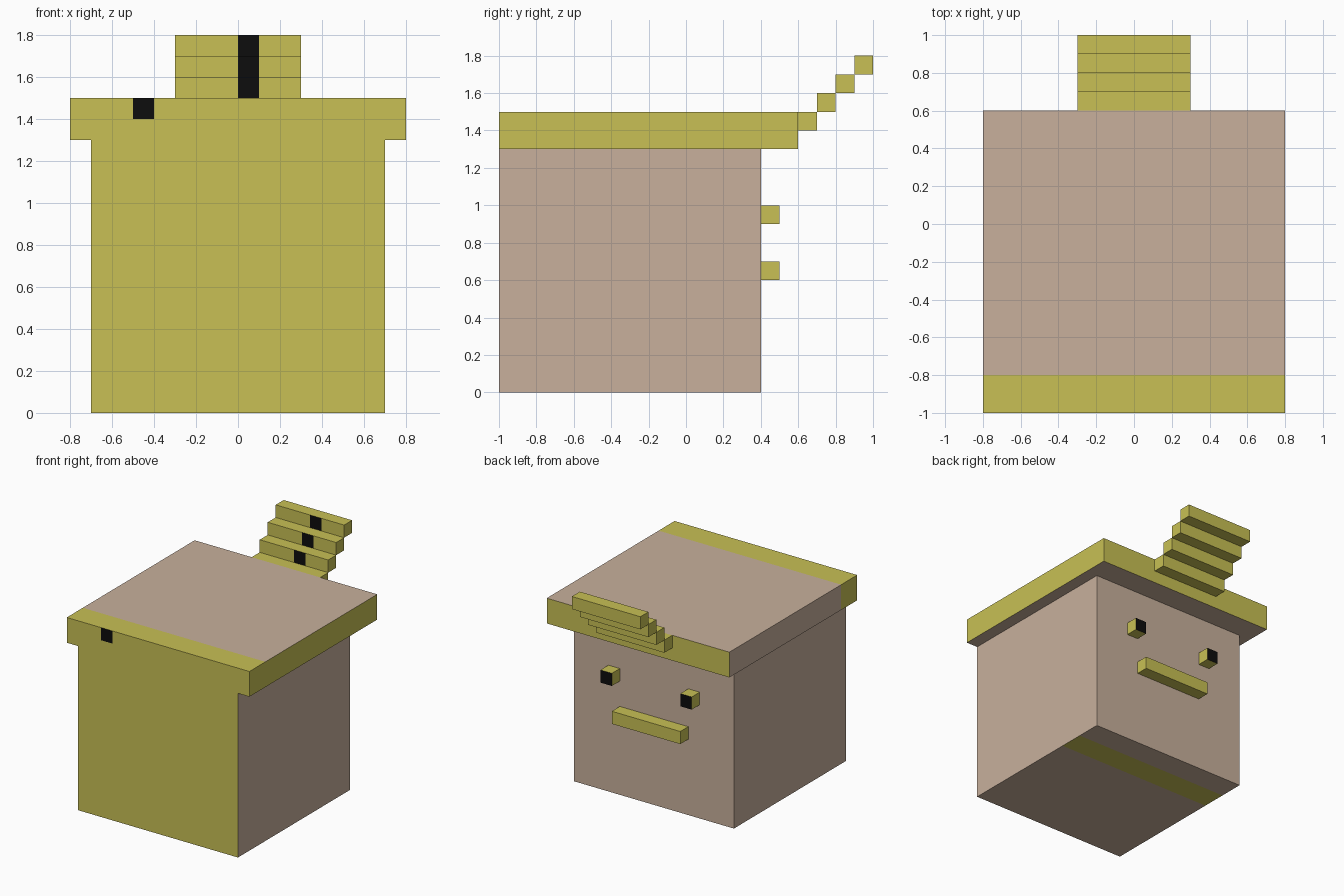
import bpy
import bmesh
from mathutils import Vector

cube = bpy.data.objects.get("Cube")
if cube:
    bpy.data.objects.remove(cube, do_unlink=True)


def material(name, color):
    mat = bpy.data.materials.new(name)
    mat.use_nodes = True
    mat.diffuse_color = (*color, 1)
    mat.node_tree.nodes["Principled BSDF"].inputs["Base Color"].default_value = (*color, 1)
    return mat


MATERIALS = [
    material("straw yellow", (0.578, 0.527, 0.089)),
    material("skin", (0.578, 0.434, 0.332)),
    material("black", (0.004, 0.004, 0.004)),
]
YELLOW, SKIN, BLACK = range(3)


def box(name, low, high, cuts=(), paint=lambda centre, normal: YELLOW):
    """Box between two corners, cut by (axis, position) planes, painted per face."""
    low, high = Vector(low), Vector(high)
    bm = bmesh.new()
    bmesh.ops.create_cube(bm, size=1)
    for v in bm.verts:
        v.co = (low + high) / 2 + v.co * (high - low)
    for axis, position in cuts:
        direction = Vector((0, 0, 0))
        direction[axis] = 1
        bmesh.ops.bisect_plane(bm, geom=bm.verts[:] + bm.edges[:] + bm.faces[:],
                               plane_co=direction * position, plane_no=direction)
    bm.normal_update()
    for face in bm.faces:
        face.material_index = paint(face.calc_center_median(), face.normal)
    mesh = bpy.data.meshes.new(name)
    bm.to_mesh(mesh)
    bm.free()
    for mat in MATERIALS:
        mesh.materials.append(mat)
    obj = bpy.data.objects.new(name, mesh)
    bpy.context.collection.objects.link(obj)
    return obj


# Head: yellow front, skin elsewhere, yellow stripe underneath
def paint_head(c, n):
    stripe = n.z < -0.5 and 0 < c.y < 0.2
    return YELLOW if n.y < -0.5 or stripe else SKIN


box("head", (-0.7, -1, 0), (0.7, 0.4, 1.3), [(1, 0), (1, 0.2)], paint_head)


# Overhanging cap: yellow rim, skin top, underside and one side, black spot in front
def paint_cap(c, n):
    if n.y < -0.5 and -0.5 < c.x < -0.4 and c.z > 1.4:
        return BLACK
    if n.z < -0.5:
        return SKIN
    if (n.z > 0.5 or n.x < -0.5) and c.y > -0.8:
        return SKIN
    return YELLOW


box("cap", (-0.8, -1, 1.3), (0.8, 0.6, 1.5),
    [(0, -0.5), (0, -0.4), (1, -0.8), (2, 1.4)], paint_cap)


# Rising quiff of four steps with a black spot on each front
def paint_step(c, n):
    return BLACK if n.y < -0.5 and 0 < c.x < 0.1 else YELLOW


for i in range(4):
    y, z = 0.6 + 0.1 * i, 1.4 + 0.1 * i
    box(f"quiff_step_{i + 1}", (-0.3, y, z), (0.3, y + 0.1, z + 0.1),
        [(0, 0), (0, 0.1)], paint_step)

# Eyes with black pupils
for name, x in (("left_eye", 0.35), ("right_eye", -0.35)):
    box(name, (x - 0.05, 0.4, 0.9), (x + 0.05, 0.5, 1),
        paint=lambda c, n: BLACK if n.y > 0.5 else YELLOW)

# Mouth
box("mouth", (-0.3, 0.4, 0.6), (0.3, 0.5, 0.7))
